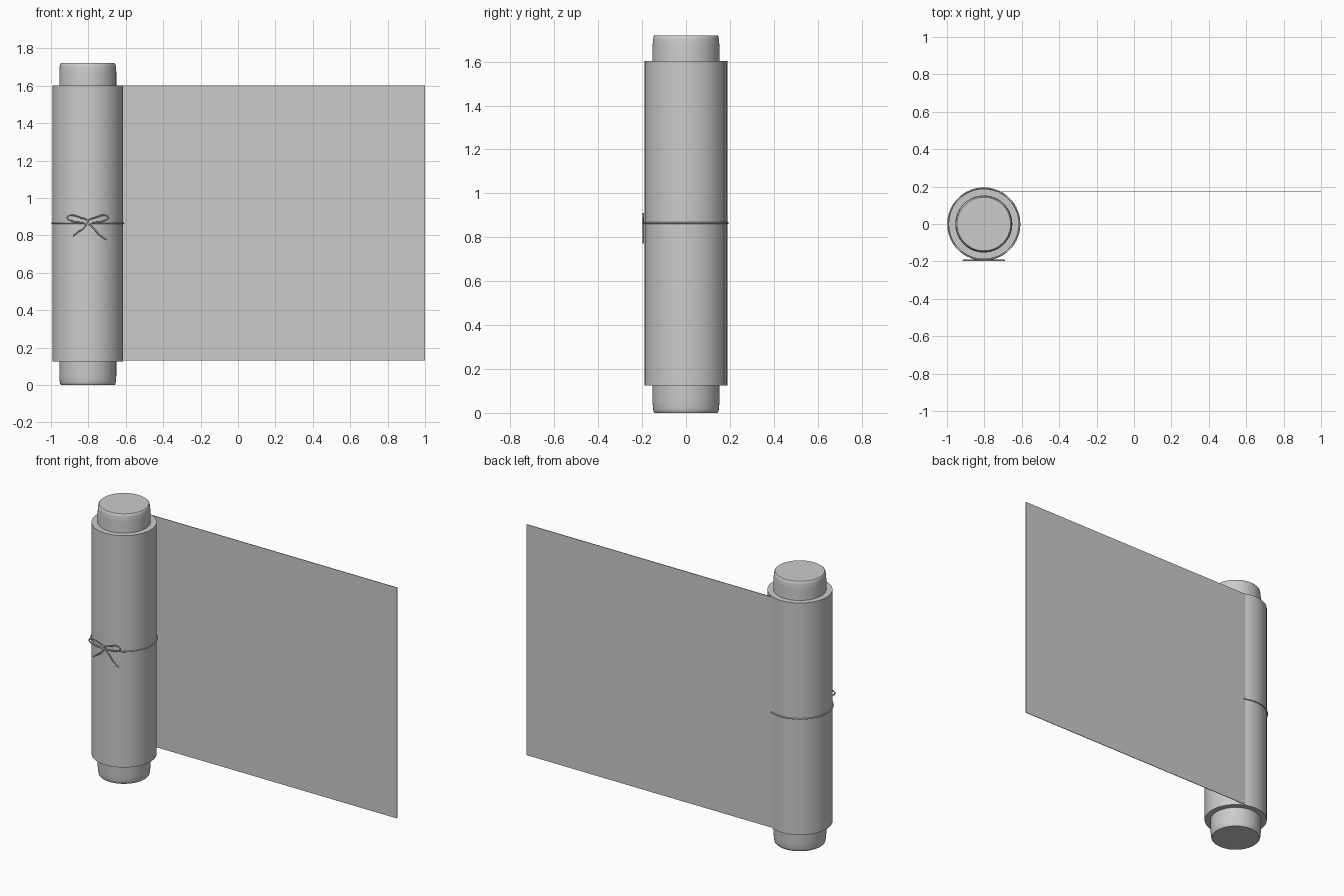
import bpy, bmesh
from math import pi, cos, sin, radians

if "Cube" in bpy.data.objects:
    bpy.data.objects.remove(bpy.data.objects["Cube"])

CX = -0.803      # axis of the rolled part
SEG = 64


def finish(name, bm):
    mesh = bpy.data.meshes.new(name)
    bmesh.ops.recalc_face_normals(bm, faces=bm.faces[:])
    bm.to_mesh(mesh)
    bm.free()
    ob = bpy.data.objects.new(name, mesh)
    bpy.context.collection.objects.link(ob)
    bpy.ops.object.select_all(action='DESELECT')
    ob.select_set(True)
    bpy.context.view_layer.objects.active = ob
    bpy.ops.object.shade_smooth_by_angle(angle=radians(35))
    return ob


def lathe(name, profile):
    """Closed turned solid from (radius, z) rings, capped at both ends."""
    bm = bmesh.new()
    rings = [[bm.verts.new((CX + r * cos(2 * pi * i / SEG), r * sin(2 * pi * i / SEG), z))
              for i in range(SEG)] for r, z in profile]
    for a, b in zip(rings, rings[1:]):
        for i in range(SEG):
            j = (i + 1) % SEG
            bm.faces.new((a[i], a[j], b[j], b[i]))
    bm.faces.new(rings[0][::-1])
    bm.faces.new(rings[-1])
    return finish(name, bm)


def cord(name, points, cyclic=False, radius=0.004):
    """Round string through the given points."""
    cu = bpy.data.curves.new(name, 'CURVE')
    cu.dimensions = '3D'
    cu.bevel_depth = radius
    cu.bevel_resolution = 3
    cu.resolution_u = 10
    cu.use_fill_caps = True
    sp = cu.splines.new('BEZIER')
    sp.bezier_points.add(len(points) - 1)
    for bp, p in zip(sp.bezier_points, points):
        bp.co = p
        bp.handle_left_type = bp.handle_right_type = 'AUTO'
    sp.use_cyclic_u = cyclic
    ob = bpy.data.objects.new(name, cu)
    bpy.context.collection.objects.link(ob)
    bpy.ops.object.select_all(action='DESELECT')
    ob.select_set(True)
    bpy.context.view_layer.objects.active = ob
    bpy.ops.object.convert(target='MESH')
    bpy.ops.object.shade_smooth_by_angle(angle=radians(40))


# Inner roller with eased ends
end = [(0.143, 0.0), (0.147, 0.004), (0.150, 0.018), (0.1525, 0.05)]
lathe("roller", end + [(r, 1.72 - z) for r, z in reversed(end)])

# Rolled up paper
lathe("paper_roll", [(0.188, 0.125), (0.188, 1.602)])

# Unrolled sheet, leaving the back of the roll
bm = bmesh.new()
bmesh.ops.create_cube(bm, size=1)
x0, x1, z0, z1 = -0.735, 1.0, 0.13, 1.60
for v in bm.verts:
    v.co = ((x0 + x1) / 2 + v.co.x * (x1 - x0),
            0.173 + v.co.y * 0.004,
            (z0 + z1) / 2 + v.co.z * (z1 - z0))
finish("paper_sheet", bm)

# String tied around the roll
ZS = 0.865
cord("string_band", [(CX + 0.191 * cos(2 * pi * i / 16), 0.191 * sin(2 * pi * i / 16), ZS)
                     for i in range(16)], cyclic=True)

# Bow: two loops and two tails lying flat on the front
loop = [(0.0, 0.866), (0.050, 0.898), (0.090, 0.907), (0.110, 0.896), (0.085, 0.876), (0.035, 0.868)]
tails = {"left": [(0.0, 0.866), (0.030, 0.832), (0.052, 0.818), (0.078, 0.797)],
         "right": [(0.0, 0.866), (0.035, 0.833), (0.058, 0.806), (0.078, 0.790), (0.101, 0.775)]}
for side, s in (("left", -1), ("right", 1)):
    cord("bow_loop_" + side, [(CX + s * x, -0.195, z) for x, z in loop], cyclic=True)
    cord("bow_tail_" + side, [(CX + s * x, -0.195, z) for x, z in tails[side]])
